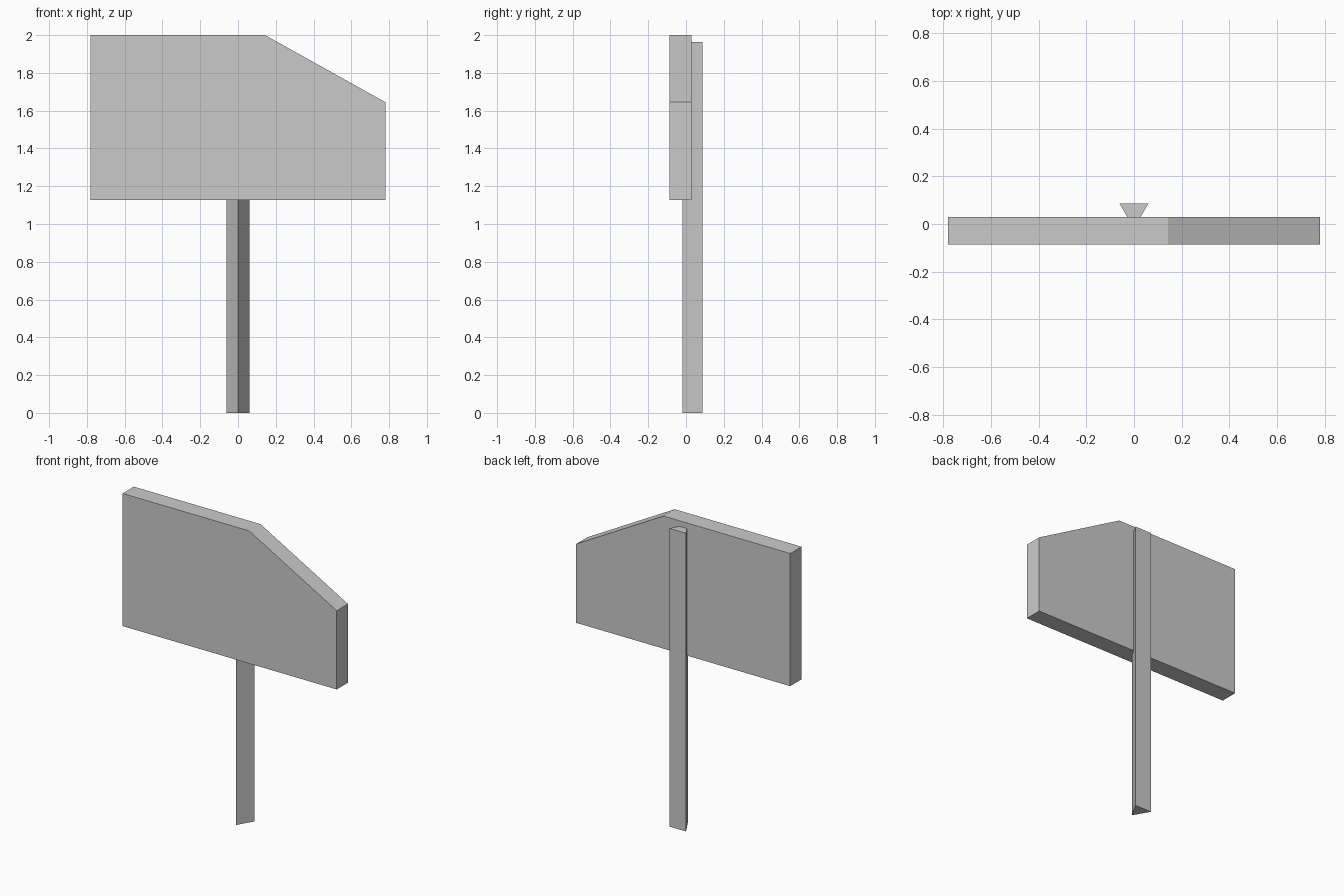
import bpy
import bmesh
from mathutils import Vector

if "Cube" in bpy.data.objects:
    bpy.data.objects.remove(bpy.data.objects["Cube"])


def extruded(name, profile, direction):
    """Make a flat-faced solid by extruding a planar profile."""
    bm = bmesh.new()
    face = bm.faces.new([bm.verts.new(p) for p in profile])
    result = bmesh.ops.extrude_face_region(bm, geom=[face], use_keep_orig=True)
    moved = [v for v in result["geom"] if isinstance(v, bmesh.types.BMVert)]
    bmesh.ops.translate(bm, verts=moved, vec=Vector(direction))
    bmesh.ops.recalc_face_normals(bm, faces=bm.faces)
    mesh = bpy.data.meshes.new(name)
    bm.to_mesh(mesh)
    bm.free()
    obj = bpy.data.objects.new(name, mesh)
    bpy.context.collection.objects.link(obj)
    return obj


# Sign board: rectangle with one sloped top corner
outline = [(-0.78, 1.127), (0.78, 1.127), (0.78, 1.645), (0.143, 2.0), (-0.78, 2.0)]
extruded("sign_board", [(x, -0.087, z) for x, z in outline], (0, 0.117, 0))

# Three-sided post, its front edge sunk into the board
section = [(0, -0.019), (0.061, 0.087), (-0.061, 0.087)]
extruded("post", [(x, y, 0) for x, y in section], (0, 0, 1.963))
